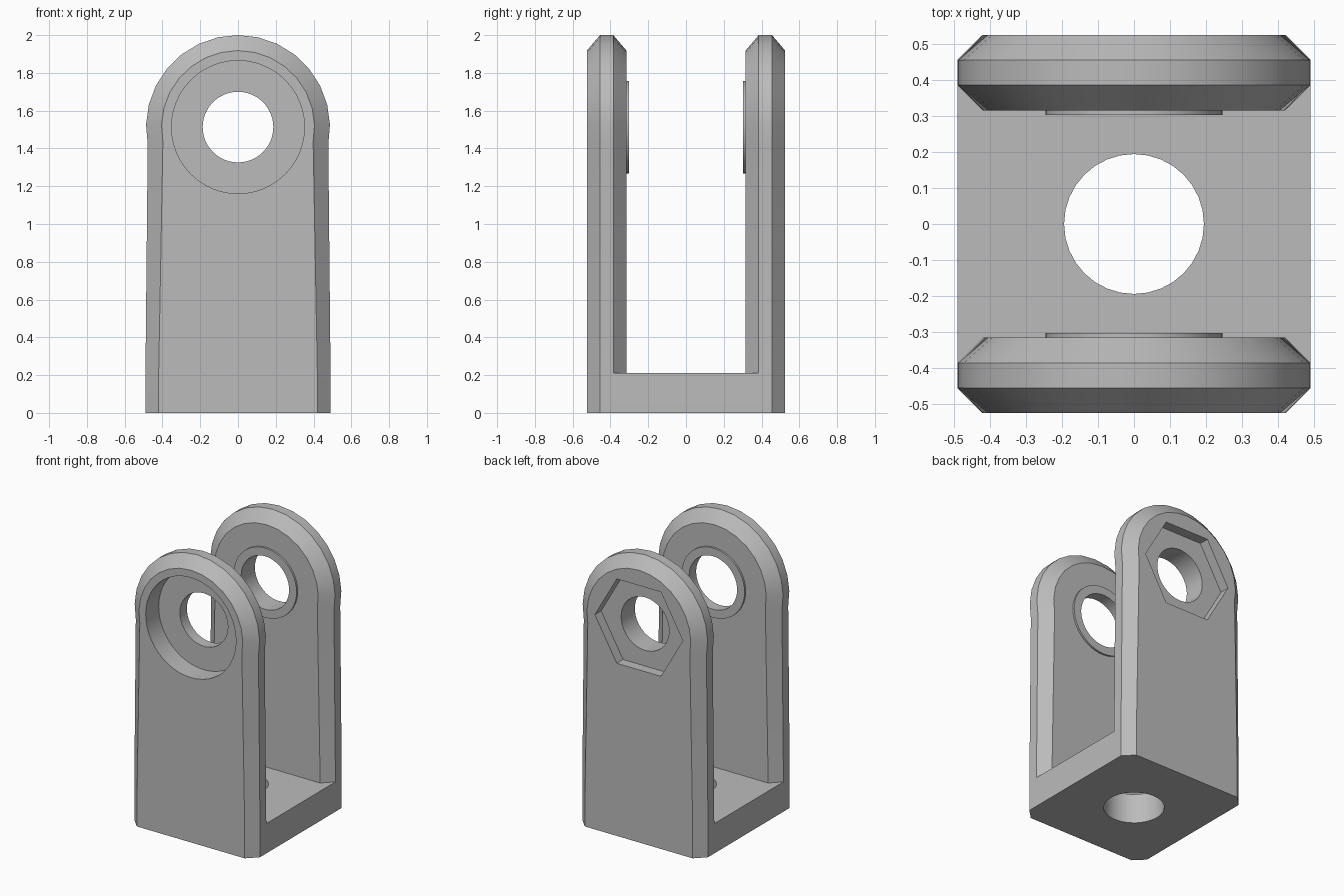
import bpy
import bmesh
from math import sin, cos, pi, radians

default = bpy.data.objects.get("Cube")
if default:
    bpy.data.objects.remove(default, do_unlink=True)

PIN_Z = 1.513       # height of the pin axis
INNER, OUTER = 0.315, 0.525   # cheek faces, distance from the centre
CHAMFER = 0.07
FLOOR = 0.21        # top of the base

steel = bpy.data.materials.new("plain_grey")
steel.use_nodes = True
grey = (0.5, 0.5, 0.5, 1)
steel.diffuse_color = grey
steel.node_tree.nodes["Principled BSDF"].inputs["Base Color"].default_value = grey


def new_object(name, bm):
    bmesh.ops.recalc_face_normals(bm, faces=bm.faces)
    mesh = bpy.data.meshes.new(name)
    bm.to_mesh(mesh)
    bm.free()
    mesh.materials.append(steel)
    obj = bpy.data.objects.new(name, mesh)
    bpy.context.collection.objects.link(obj)
    return obj


def outline(inset):
    """Tapered sides with a round top, as (x, z) points."""
    start, steps = radians(-11), 16
    r = 0.487 - inset * 1.17
    arc = []
    for i in range(steps + 1):
        a = start + (pi - 2 * start) * i / steps
        arc.append((r * cos(a), PIN_Z + r * sin(a)))
    w = 0.49 - inset
    return [(w, 0), (w, FLOOR)] + arc + [(-w, FLOOR), (-w, 0)]


def cheek(name, side):
    """Upright plate with chamfered edges on both faces."""
    bm = bmesh.new()
    sections = [(INNER, CHAMFER), (INNER + CHAMFER, 0),
                (OUTER - CHAMFER, 0), (OUTER, CHAMFER)]
    rings = [[bm.verts.new((x, side * y, z)) for x, z in outline(inset)]
             for y, inset in sections]
    n = len(rings[0])
    for a, b in zip(rings, rings[1:]):
        for i in range(n):
            j = (i + 1) % n
            bm.faces.new((a[i], a[j], b[j], b[i]))
    bm.faces.new(rings[0])
    bm.faces.new(rings[-1])
    return new_object(name, bm)


def prism(name, radius, y0, y1, sides=48):
    """Round or hexagonal bar along y on the pin axis."""
    bm = bmesh.new()
    ring = [bm.verts.new((radius * cos(2 * pi * i / sides), y0,
                          PIN_Z + radius * sin(2 * pi * i / sides)))
            for i in range(sides)]
    face = bm.faces.new(ring)
    ext = bmesh.ops.extrude_face_region(bm, geom=[face])
    moved = [v for v in ext["geom"] if isinstance(v, bmesh.types.BMVert)]
    bmesh.ops.translate(bm, verts=moved, vec=(0, y1 - y0, 0))
    return new_object(name, bm)


def combine(target, tool, operation):
    mod = target.modifiers.new(operation.lower(), "BOOLEAN")
    mod.operation = operation
    mod.solver = "EXACT"
    mod.object = tool
    bpy.context.view_layer.objects.active = target
    bpy.ops.object.modifier_apply(modifier=mod.name)
    bpy.data.objects.remove(tool, do_unlink=True)


# Base block
bm = bmesh.new()
bmesh.ops.create_cube(bm, size=1)
bmesh.ops.scale(bm, verts=bm.verts, vec=(0.98, 2 * (INNER + CHAMFER), FLOOR))
bmesh.ops.translate(bm, verts=bm.verts, vec=(0, 0, FLOOR / 2))
bracket = new_object("clevis_bracket", bm)

# Cheeks with thin round bosses on their inner faces
for side in (-1, 1):
    combine(bracket, cheek("cheek", side), "UNION")
    combine(bracket, prism("boss", 0.245, side * 0.302, side * 0.36), "UNION")

# Pin bore, round bolt head recess in front, hexagonal nut recess at the back
combine(bracket, prism("pin_bore", 0.187, -1, 1), "DIFFERENCE")
combine(bracket, prism("head_recess", 0.352, -1, 0.145 - OUTER), "DIFFERENCE")
combine(bracket, prism("nut_recess", 0.343, OUTER - 0.07, 1, 6), "DIFFERENCE")

# Vertical mounting hole in the base
bm = bmesh.new()
bmesh.ops.create_cone(bm, cap_ends=True, segments=32,
                      radius1=0.194, radius2=0.194, depth=1)
combine(bracket, new_object("mounting_hole", bm), "DIFFERENCE")

# Smooth curves, sharp chamfers
bpy.ops.object.select_all(action="DESELECT")
bracket.select_set(True)
bpy.context.view_layer.objects.active = bracket
bpy.ops.object.shade_smooth_by_angle(angle=radians(25))
